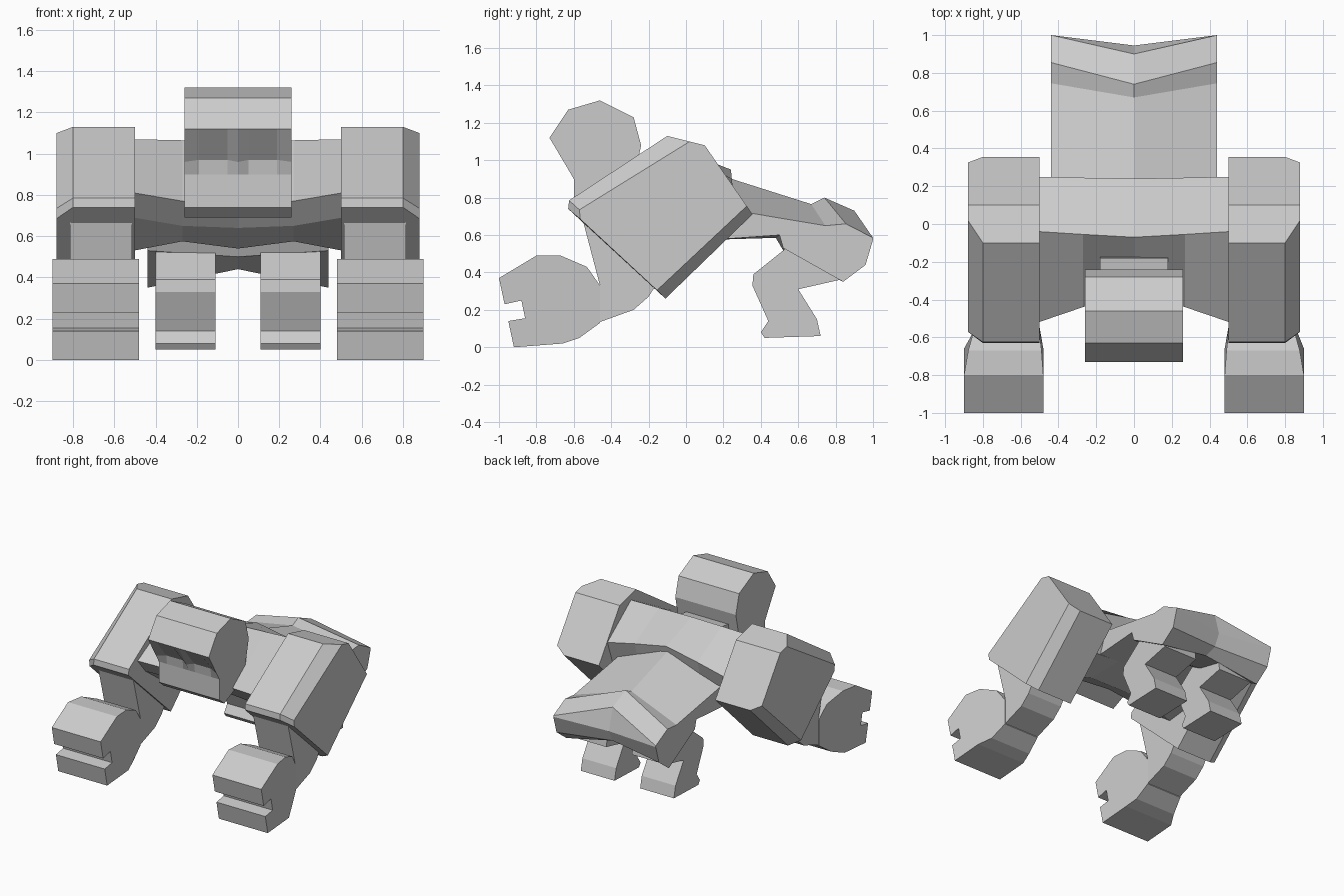
import bpy
import bmesh

cube = bpy.data.objects.get("Cube")
if cube:
    bpy.data.objects.remove(cube, do_unlink=True)

grey = bpy.data.materials.new("plain grey")
grey.use_nodes = True
colour = (0.6, 0.6, 0.6, 1)
grey.diffuse_color = colour
grey.node_tree.nodes["Principled BSDF"].inputs["Base Color"].default_value = colour


def loft(name, sections, taper=None):
    """Skin a row of (x, [(y, z), ...]) profiles and cap both ends."""
    bm = bmesh.new()
    rings = [[bm.verts.new((x, y, z)) for y, z in pts] for x, pts in sections]
    count = len(rings[0])
    for a, b in zip(rings, rings[1:]):
        for i in range(count):
            j = (i + 1) % count
            bm.faces.new((a[i], a[j], b[j], b[i]))
    bm.faces.new(rings[0])
    bm.faces.new(rings[-1][::-1])
    if taper:
        for v in bm.verts:
            v.co.x = taper(v.co)
    bmesh.ops.recalc_face_normals(bm, faces=bm.faces)
    mesh = bpy.data.meshes.new(name)
    bm.to_mesh(mesh)
    bm.free()
    mesh.materials.append(grey)
    obj = bpy.data.objects.new(name, mesh)
    bpy.context.collection.objects.link(obj)
    return obj


def symmetric(name, half):
    """Loft across the body; half runs from the centre outwards."""
    outer = [(-x, p) for x, p in reversed(half) if x > 0]
    return loft(name, outer + half)


def pair(name, sections, taper=None):
    """Loft a left part and its mirrored right twin."""
    loft("left_" + name, sections, taper)
    right = loft("right_" + name, sections, taper)
    for v in right.data.vertices:
        v.co.x *= -1
    right.data.flip_normals()


# Head: brow, shallow eye hollows, muzzle and chin
def head_profile(eye):
    return [(-0.46, 1.32), (-0.63, 1.27), (-0.73, 1.12), eye, (-0.6, 0.9),
            (-0.6, 0.74), (-0.54, 0.69), (-0.3, 0.8), (-0.24, 1.08), (-0.28, 1.23)]


flush, hollow = (-0.635, 0.96), (-0.61, 0.97)
symmetric("head", [(0, head_profile(flush)), (0.05, head_profile(hollow)),
                   (0.19, head_profile(hollow)), (0.26, head_profile(flush))])

# Neck
symmetric("neck", [(0.18, [(-0.45, 0.75), (-0.4, 0.96), (-0.18, 0.99), (-0.15, 0.75)])])

# Chest, creased along the middle
symmetric("chest", [
    (0, [(-0.07, 1.06), (-0.36, 0.74), (-0.28, 0.64), (-0.1, 0.54), (0.15, 0.58), (0.24, 0.95)]),
    (0.27, [(-0.055, 1.065), (-0.44, 0.77), (-0.33, 0.65), (-0.15, 0.575), (0.15, 0.58), (0.245, 0.9)]),
    (0.505, [(-0.04, 1.07), (-0.52, 0.81), (-0.42, 0.69), (-0.2, 0.53), (0.15, 0.57), (0.25, 0.85)]),
])

# Waist and hips: a roof-shaped ridge, low at the sides, notched at the rear
symmetric("waist_and_hips", [
    (0, [(0.15, 0.93), (0.67, 0.765), (0.74, 0.8), (0.9, 0.73), (0.945, 0.56),
         (0.9, 0.47), (0.8, 0.44), (0.53, 0.5), (0.48, 0.585), (0.15, 0.585)]),
    (0.44, [(0.15, 0.75), (0.745, 0.65), (0.855, 0.66), (1.0, 0.585), (1.0, 0.575),
            (0.96, 0.44), (0.84, 0.35), (0.52, 0.53), (0.5, 0.6), (0.15, 0.575)]),
])

# Hind legs with feet
leg = [(0.56, 0.55), (0.36, 0.39), (0.355, 0.33), (0.44, 0.14), (0.4, 0.08),
       (0.42, 0.05), (0.72, 0.06), (0.7, 0.15), (0.6, 0.31), (0.82, 0.36), (0.8, 0.5)]
pair("hind_leg", [(0.11, leg), (0.4, leg)])

# Shoulder blocks with a bevelled outer face
block = [(-0.1, 1.13), (0.1, 1.08), (0.355, 0.71), (-0.11, 0.26), (-0.63, 0.74), (-0.625, 0.785)]
face = [(0.02, 1.1), (0.1, 1.08), (0.325, 0.755), (-0.155, 0.305), (-0.565, 0.685), (-0.57, 0.735)]
pair("shoulder", [(0.5, block), (0.8, block), (0.88, face)])

# Arms
arm = [(-0.56, 0.71), (-0.46, 0.33), (-0.46, 0.135), (-0.28, 0.2), (-0.2, 0.27),
       (-0.15, 0.35), (-0.2, 0.6)]
pair("arm", [(0.515, arm), (0.815, arm)])


# Fists, notched in front and narrowing to the wrist
def wrist(co):
    back = max(0, co.y + 0.75) if co.z > 0.03 else 0
    centre = 0.69 - 0.08 * back
    return centre + (co.x - 0.69) * (1 - 0.95 * back)


fist = [(-1.0, 0.37), (-0.8, 0.49), (-0.67, 0.49), (-0.53, 0.43), (-0.46, 0.33),
        (-0.46, 0.13), (-0.57, 0.05), (-0.66, 0.02), (-0.92, 0.0), (-0.95, 0.14),
        (-0.86, 0.155), (-0.88, 0.25), (-0.97, 0.23)]
pair("fist", [(0.48, fist), (0.9, fist)], wrist)
